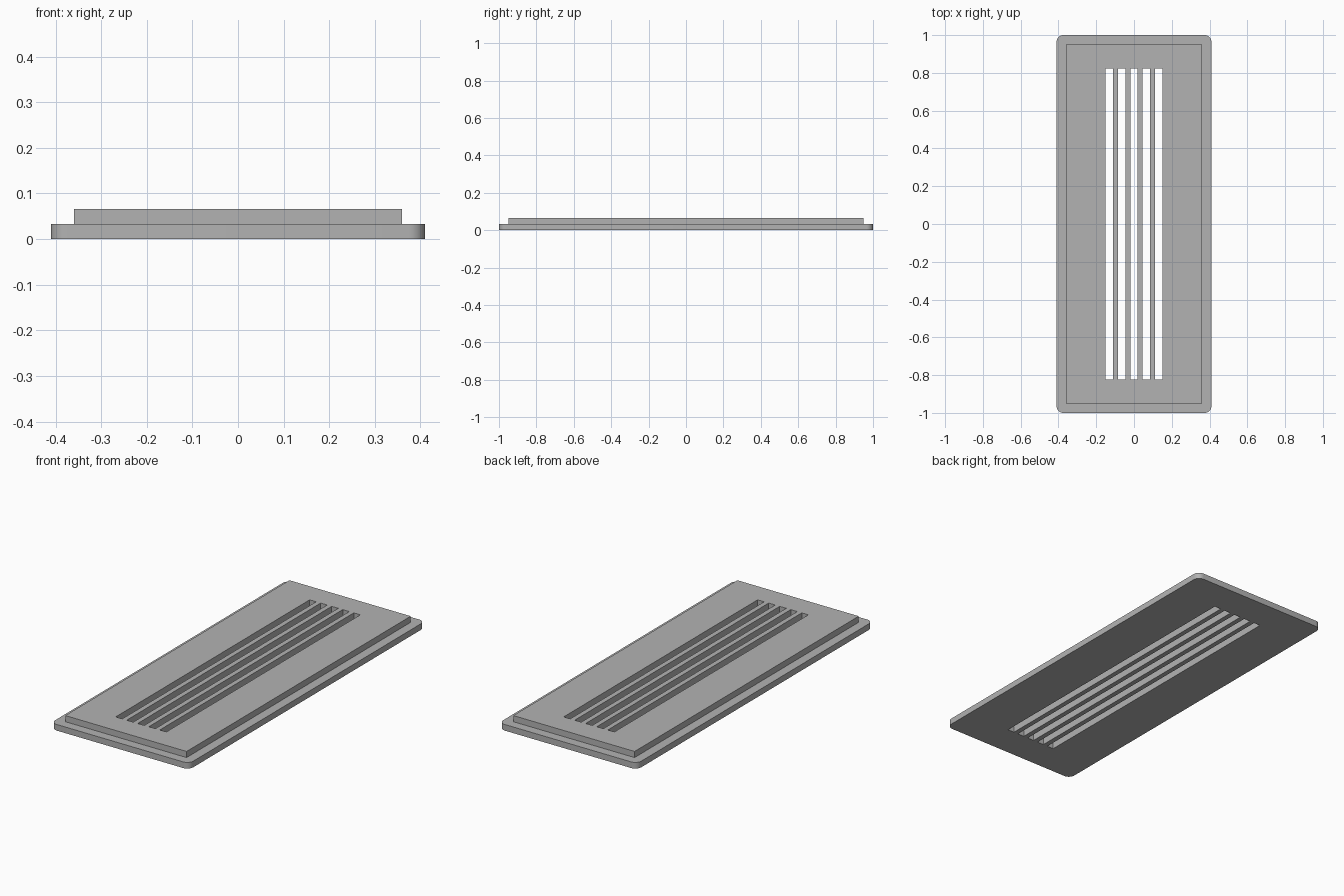
import bpy
import bmesh

if "Cube" in bpy.data.objects:
    bpy.data.objects.remove(bpy.data.objects["Cube"], do_unlink=True)

BASE_HEIGHT = 0.033
TOTAL_HEIGHT = 0.066
SLOT_COUNT = 5
SLOT_PITCH = 0.0655

grey = bpy.data.materials.new("plain grey")
grey.use_nodes = True
grey.diffuse_color = (0.45, 0.45, 0.45, 1)
grey.node_tree.nodes["Principled BSDF"].inputs["Base Color"].default_value = grey.diffuse_color


def add_box(bm, size_x, size_y, z_low, z_high, x=0):
    """Add a box to bm and return its vertices."""
    verts = bmesh.ops.create_cube(bm, size=1)["verts"]
    for v in verts:
        v.co.x = v.co.x * size_x + x
        v.co.y *= size_y
        v.co.z = z_low + (v.co.z + 0.5) * (z_high - z_low)
    return verts


def finish(name, bm):
    mesh = bpy.data.meshes.new(name)
    bm.to_mesh(mesh)
    bm.free()
    mesh.materials.append(grey)
    obj = bpy.data.objects.new(name, mesh)
    bpy.context.collection.objects.link(obj)
    return obj


def combine(target, tool, operation):
    """Apply a boolean to target, then discard the tool object."""
    mod = target.modifiers.new(operation.lower(), "BOOLEAN")
    mod.operation = operation
    mod.solver = "EXACT"
    mod.object = tool
    bpy.context.view_layer.objects.active = target
    bpy.ops.object.modifier_apply(modifier=mod.name)
    bpy.data.objects.remove(tool, do_unlink=True)


# Base flange with rounded vertical corners
bm = bmesh.new()
add_box(bm, 0.82, 2, 0, BASE_HEIGHT)
corners = [e for e in bm.edges if abs(e.verts[0].co.z - e.verts[1].co.z) > 0.01]
bmesh.ops.bevel(bm, geom=corners, offset=0.036, segments=8, profile=0.5, affect="EDGES")
plate = finish("vent_plate", bm)

# Raised panel, sunk into the flange so the two join cleanly
bm = bmesh.new()
add_box(bm, 0.72, 1.9, BASE_HEIGHT / 2, TOTAL_HEIGHT)
combine(plate, finish("raised_panel", bm), "UNION")

# Row of long slots cut right through
bm = bmesh.new()
for i in range(SLOT_COUNT):
    offset = (i - (SLOT_COUNT - 1) / 2) * SLOT_PITCH
    add_box(bm, 0.039, 1.645, -0.1, 0.2, offset)
cutter = finish("slot_cutter", bm)
cutter.hide_render = True
combine(plate, cutter, "DIFFERENCE")

# Smooth the rounded corners, keep every other edge sharp
bpy.ops.object.select_all(action="DESELECT")
plate.select_set(True)
bpy.context.view_layer.objects.active = plate
bpy.ops.object.shade_smooth_by_angle()
